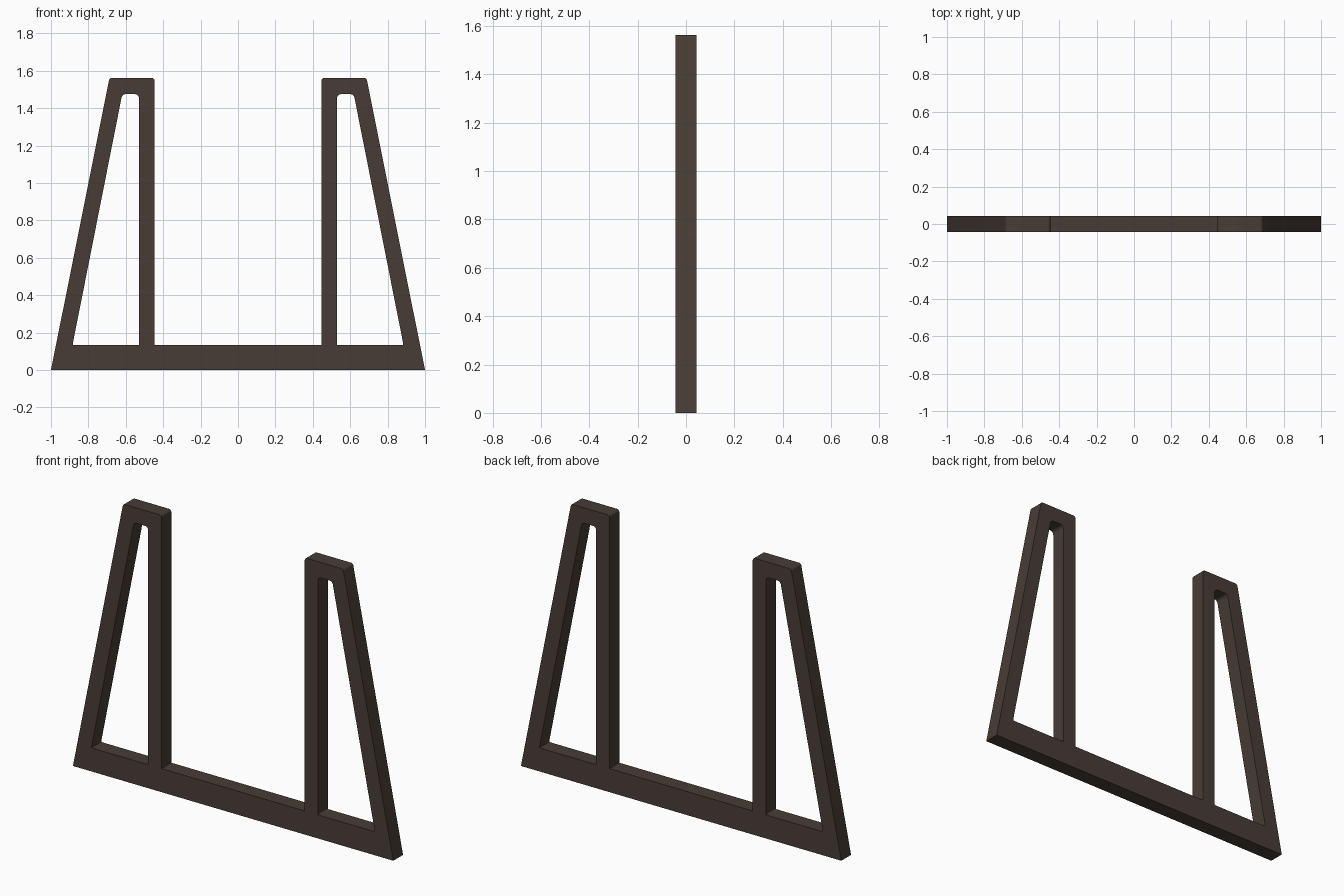
import bpy, bmesh, math
from mathutils import Vector

if "Cube" in bpy.data.objects:
    bpy.data.objects.remove(bpy.data.objects["Cube"])

brown = bpy.data.materials.new("dark brown")
brown.diffuse_color = (0.064, 0.046, 0.037, 1)
brown.use_nodes = True
brown.node_tree.nodes["Principled BSDF"].inputs["Base Color"].default_value = brown.diffuse_color


def rounded(points, steps=4):
    """Outline of (x, z, radius) corners with small fillets."""
    out = []
    n = len(points)
    for i, (x, z, r) in enumerate(points):
        p = Vector((x, z))
        if r == 0:
            out.append(p)
            continue
        a = (Vector(points[i - 1][:2]) - p).normalized()
        b = (Vector(points[(i + 1) % n][:2]) - p).normalized()
        half = a.angle(b) / 2
        cut = r / math.tan(half)
        centre = p + (a + b).normalized() * (r / math.sin(half))
        va, vb = p + a * cut - centre, p + b * cut - centre
        for k in range(steps + 1):
            out.append(centre + va.lerp(vb, k / steps).normalized() * r)
    return out


def mirrored(points):
    return [(-x, z, r) for x, z, r in reversed(points)]


# Outer outline: wide base with two tapering uprights
half = [(1, 0, 0), (0.687, 1.562, 0.014), (0.447, 1.562, 0.014), (0.447, 0.133, 0)]
# Opening inside each upright
window = [(0.53, 0.133, 0.004), (0.885, 0.133, 0.007),
          (0.619, 1.475, 0.02), (0.53, 1.475, 0.02)]

curve = bpy.data.curves.new("frame", 'CURVE')
curve.dimensions = '2D'
curve.fill_mode = 'BOTH'
curve.extrude = 0.0435
for outline in (half + mirrored(half), window, mirrored(window)):
    pts = rounded(outline)
    s = curve.splines.new('POLY')
    s.points.add(len(pts) - 1)
    for sp, p in zip(s.points, pts):
        sp.co = (p.x, p.y, 0, 1)
    s.use_cyclic_u = True

# Extruded frame, stood upright
frame = bpy.data.objects.new("frame", curve)
bpy.context.collection.objects.link(frame)
frame.rotation_euler.x = math.pi / 2
bpy.context.view_layer.objects.active = frame
frame.select_set(True)
bpy.ops.object.convert(target='MESH')
bpy.ops.object.transform_apply(location=True, rotation=True, scale=True)

bm = bmesh.new()
bm.from_mesh(frame.data)
bmesh.ops.remove_doubles(bm, verts=bm.verts, dist=0.0001)
bmesh.ops.recalc_face_normals(bm, faces=bm.faces)
bm.to_mesh(frame.data)
bm.free()
frame.data.materials.clear()
frame.data.materials.append(brown)
bpy.ops.object.shade_smooth_by_angle(angle=math.radians(30))
